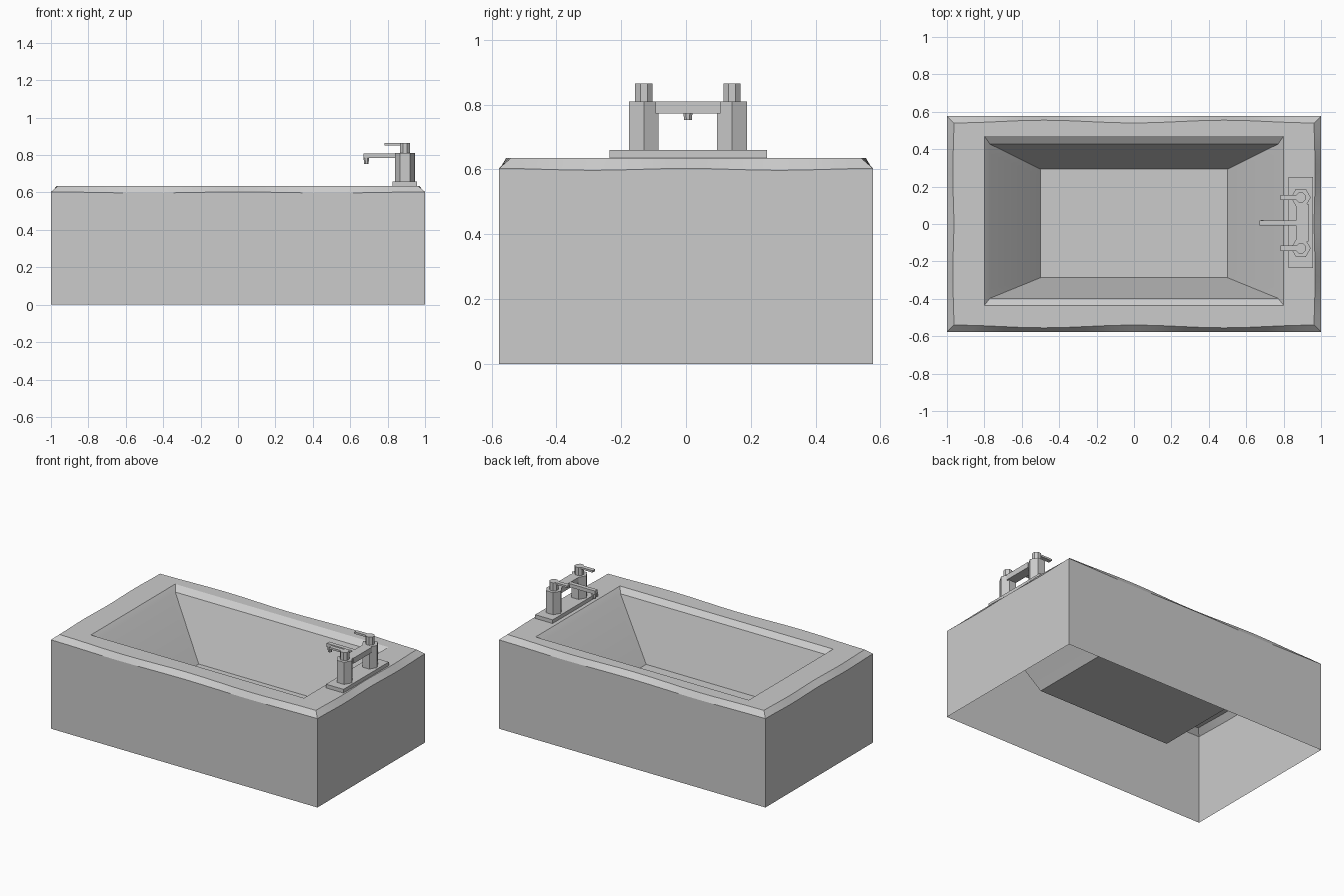
import bpy, bmesh, math

if "Cube" in bpy.data.objects:
    bpy.data.objects.remove(bpy.data.objects["Cube"])


def finish(name, bm, normals=True):
    if normals:
        bmesh.ops.recalc_face_normals(bm, faces=bm.faces)
    me = bpy.data.meshes.new(name)
    bm.to_mesh(me)
    bm.free()
    ob = bpy.data.objects.new(name, me)
    bpy.context.collection.objects.link(ob)
    return ob


def box(name, x0, x1, y0, y1, z0, z1):
    bm = bmesh.new()
    bmesh.ops.create_cube(bm, size=1)
    for v in bm.verts:
        v.co.x = x0 + (v.co.x + 0.5) * (x1 - x0)
        v.co.y = y0 + (v.co.y + 0.5) * (y1 - y0)
        v.co.z = z0 + (v.co.z + 0.5) * (z1 - z0)
    return finish(name, bm)


def prism(name, sides, r, x, y, z0, z1, turn=0.0, r0=None):
    bm = bmesh.new()
    rings = []
    for z, rad in ((z0, r if r0 is None else r0), (z1, r)):
        rings.append([bm.verts.new((x + rad * math.cos(turn + i * math.tau / sides),
                                    y + rad * math.sin(turn + i * math.tau / sides), z))
                      for i in range(sides)])
    for i in range(sides):
        j = (i + 1) % sides
        bm.faces.new((rings[0][i], rings[0][j], rings[1][j], rings[1][i]))
    bm.faces.new(rings[0][::-1])
    bm.faces.new(rings[1])
    return finish(name, bm)


# Tub: one open-bottomed shell made of stacked rectangular rings
N = 16


def ring(bm, x, y0, y1, z, wave_x=0.0, wave_y=0.0, dip=0.0):
    corners = [(-x, y0), (x, y0), (x, y1), (-x, y1)]
    out = []
    for k in range(4):
        a, b = corners[k], corners[(k + 1) % 4]
        for i in range(N):
            t = i / N
            w = (1 - math.cos(4 * math.pi * t)) / 2
            px = a[0] + (b[0] - a[0]) * t
            py = a[1] + (b[1] - a[1]) * t
            if k % 2 == 0:
                py += wave_y * w * (-1 if k == 0 else 1)
            else:
                px += wave_x * w * (1 if k == 1 else -1)
            out.append(bm.verts.new((px, py, z - dip * w)))
    return out


bm = bmesh.new()
rings = [
    ring(bm, 1.0, -0.577, 0.577, 0.0),
    ring(bm, 1.0, -0.577, 0.577, 0.603, dip=0.006),
    ring(bm, 0.963, -0.54, 0.54, 0.635, wave_x=0.006, wave_y=0.015),
    ring(bm, 0.80, -0.435, 0.47, 0.635),
    ring(bm, 0.77, -0.397, 0.427, 0.605),
    ring(bm, 0.50, -0.287, 0.293, 0.24),
]
for a, b in zip(rings, rings[1:]):
    for i in range(len(a)):
        j = (i + 1) % len(a)
        bm.faces.new((a[i], a[j], b[j], b[i]))
bm.faces.new(rings[-1])
tub = finish("bathtub", bm, normals=False)
bpy.context.view_layer.objects.active = tub
tub.select_set(True)
bpy.ops.object.shade_smooth_by_angle(angle=math.radians(30))

# Tap: base plate, hexagonal posts, stems and levers
CX, CY = 0.892, 0.006
box("tap_base_plate", 0.826, 0.957, -0.236, 0.25, 0.634, 0.66)
for side, s in (("left", -1), ("right", 1)):
    y = CY + s * 0.136
    prism(f"{side}_tap_post", 6, 0.053, CX, y, 0.66, 0.81)
    prism(f"{side}_handle_stem", 8, 0.029, CX, y, 0.81, 0.865, turn=math.pi / 8)
    box(f"{side}_lever", 0.783, CX, y - 0.014, y + 0.014, 0.852, 0.865)

# Bridge and spout
box("tap_bridge", 0.866, 0.932, CY - 0.10, CY + 0.10, 0.773, 0.81)
box("spout", 0.67, 0.87, CY - 0.014, CY + 0.014, 0.785, 0.809)
prism("spout_nozzle", 8, 0.016, 0.686, CY, 0.752, 0.786, turn=math.pi / 8, r0=0.013)
